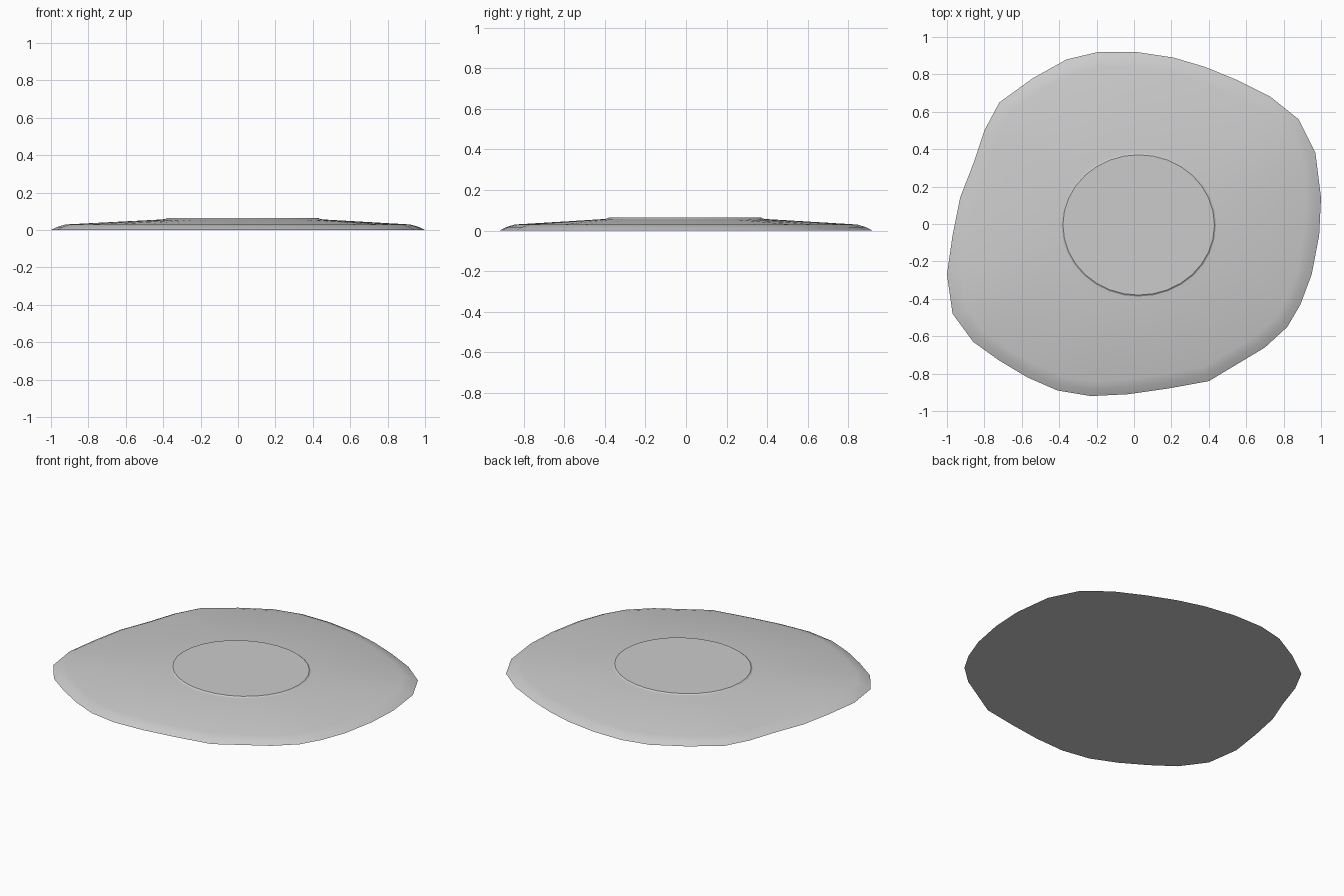
import bpy
import bmesh
from math import cos, sin, pi, radians
from mathutils import Vector

cube = bpy.data.objects.get("Cube")
if cube:
    bpy.data.objects.remove(cube, do_unlink=True)

grey = bpy.data.materials.new("plain grey")
grey.use_nodes = True
colour = (0.6, 0.6, 0.6, 1)
grey.diffuse_color = colour
grey.node_tree.nodes["Principled BSDF"].inputs["Base Color"].default_value = colour

# Irregular ground outline, clockwise from the back
OUTLINE = [
    (-.19, .92), (.01, .92), (.21, .89), (.38, .84), (.55, .77), (.73, .68),
    (.88, .56), (.97, .38), (1, .14), (.99, -.06), (.95, -.27), (.89, -.43),
    (.82, -.55), (.7, -.66), (.55, -.75), (.4, -.84), (.18, -.88), (-.03, -.91),
    (-.23, -.92), (-.41, -.89), (-.57, -.82), (-.72, -.73), (-.86, -.63),
    (-.97, -.48), (-1, -.27), (-.97, -.06), (-.93, .14), (-.86, .32),
    (-.8, .5), (-.72, .65), (-.54, .78), (-.36, .88)]
COUNT = len(OUTLINE)
CENTRE = Vector((.025, -.005))


def outer_ring(inset, z):
    """Outline pulled towards the centre by a distance."""
    ring = []
    for point in OUTLINE:
        p = Vector(point)
        p += (CENTRE - p).normalized() * inset
        ring.append((p.x, p.y, z))
    return ring


def plateau_ring(offset, z):
    """Oval around the flat top, widened by a distance."""
    ring = []
    for i in range(COUNT):
        a = pi / 2 - (i - 1) * 2 * pi / COUNT
        ring.append((CENTRE.x + (.405 + offset) * cos(a),
                     CENTRE.y + (.375 + offset) * sin(a), z))
    return ring


# Low mound lofted from the ground edge to the flat oval top
rings = [outer_ring(0, 0), outer_ring(.035, .017), outer_ring(.08, .03),
         plateau_ring(.04, .056), plateau_ring(.008, .059), plateau_ring(0, .065)]
bm = bmesh.new()
loops = [[bm.verts.new(co) for co in ring] for ring in rings]
for low, high in zip(loops, loops[1:]):
    for i in range(COUNT):
        j = (i + 1) % COUNT
        bm.faces.new((low[i], high[i], high[j], low[j]))
bm.faces.new(loops[0])
bm.faces.new(loops[-1])
bmesh.ops.recalc_face_normals(bm, faces=bm.faces)

mesh = bpy.data.meshes.new("mound")
bm.to_mesh(mesh)
bm.free()
mesh.materials.append(grey)
mound = bpy.data.objects.new("mound", mesh)
bpy.context.collection.objects.link(mound)
bpy.context.view_layer.objects.active = mound
mound.select_set(True)
bpy.ops.object.shade_smooth_by_angle(angle=radians(30))
